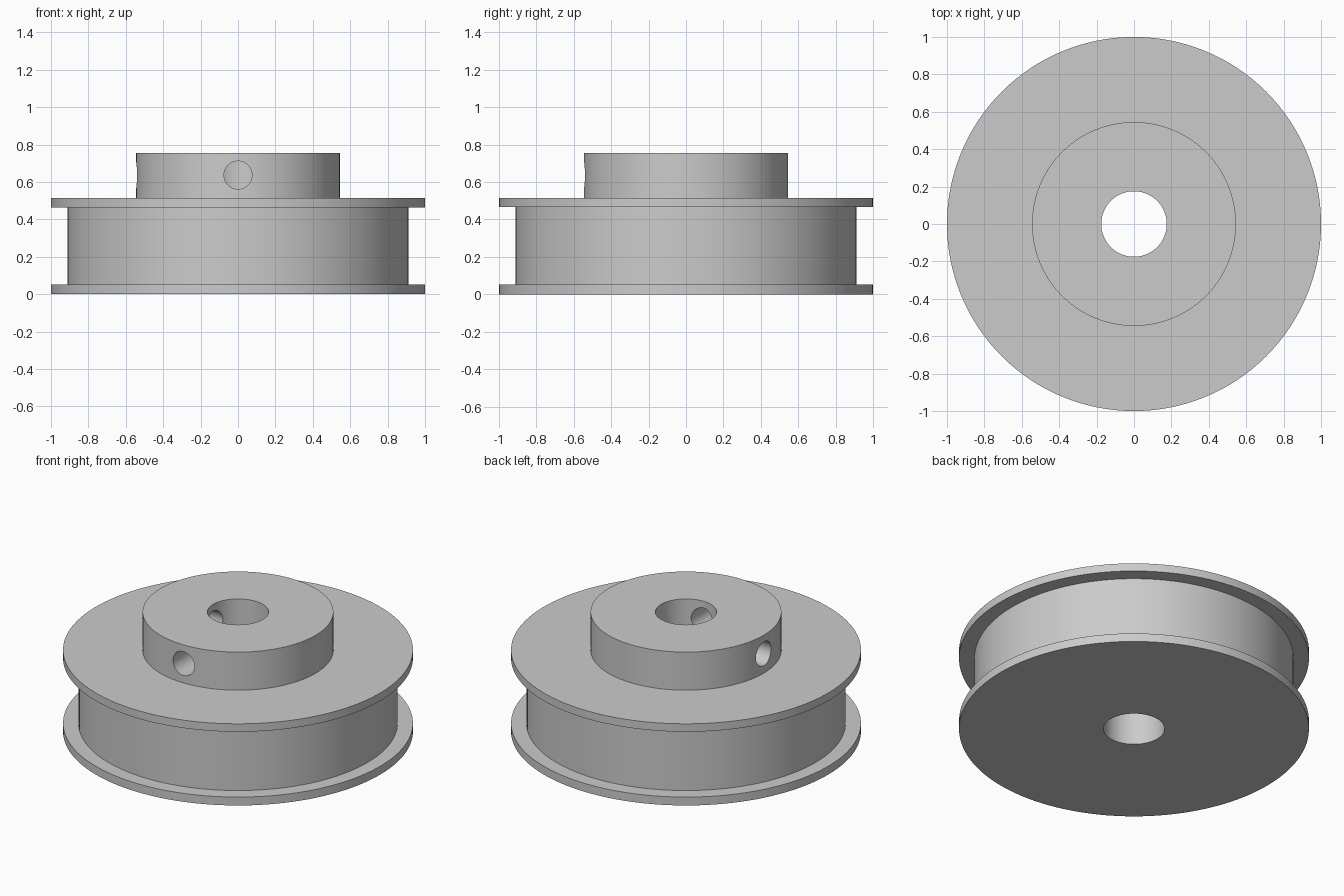
import bpy
import bmesh
import math
from mathutils import Matrix, Vector

cube = bpy.data.objects.get("Cube")
if cube:
    bpy.data.objects.remove(cube, do_unlink=True)

# Main dimensions
BORE, HUB, BELT, FLANGE = 0.175, 0.545, 0.912, 1.0
LOWER, UPPER, SHOULDER, TOP = 0.053, 0.465, 0.515, 0.755
SCREW_RADIUS, SCREW_HEIGHT = 0.075, 0.637

grey = bpy.data.materials.new("plain grey")
grey.use_nodes = True
colour = (0.6, 0.6, 0.6, 1)
grey.diffuse_color = colour
grey.node_tree.nodes["Principled BSDF"].inputs["Base Color"].default_value = colour


def make_object(name, bm):
    bmesh.ops.recalc_face_normals(bm, faces=bm.faces)
    mesh = bpy.data.meshes.new(name)
    bm.to_mesh(mesh)
    bm.free()
    mesh.materials.append(grey)
    obj = bpy.data.objects.new(name, mesh)
    bpy.context.collection.objects.link(obj)
    return obj


def revolve(name, profile, steps=128):
    """Turn a closed (radius, height) profile around the z axis."""
    bm = bmesh.new()
    verts = [bm.verts.new((r, 0, z)) for r, z in profile]
    edges = [bm.edges.new((a, b)) for a, b in zip(verts, verts[1:] + verts[:1])]
    bmesh.ops.spin(bm, geom=verts + edges, cent=(0, 0, 0), axis=(0, 0, 1),
                   angle=math.tau, steps=steps, use_merge=True)
    bmesh.ops.remove_doubles(bm, verts=bm.verts, dist=0.0001)
    return make_object(name, bm)


def radial_cutter(name, direction):
    """Cylinder running from inside the bore out past the hub wall."""
    length = 0.6
    d = Vector(direction)
    centre = d * (0.08 + length / 2) + Vector((0, 0, SCREW_HEIGHT))
    turn = d.to_track_quat("Z", "Y").to_matrix().to_4x4()
    bm = bmesh.new()
    bmesh.ops.create_cone(bm, cap_ends=True, segments=48, radius1=SCREW_RADIUS,
                          radius2=SCREW_RADIUS, depth=length,
                          matrix=Matrix.Translation(centre) @ turn)
    cutter = make_object(name, bm)
    cutter.hide_render = True
    return cutter


# Flanged wheel with raised hub and central bore
pulley = revolve("flanged_pulley", [
    (BORE, 0), (FLANGE, 0), (FLANGE, LOWER), (BELT, LOWER),
    (BELT, UPPER), (FLANGE, UPPER), (FLANGE, SHOULDER),
    (HUB, SHOULDER), (HUB, TOP), (BORE, TOP)])
bpy.ops.object.select_all(action="DESELECT")
pulley.select_set(True)
bpy.context.view_layer.objects.active = pulley

# Two set screw holes at right angles through the hub wall
for name, direction in (("front_hole_cutter", (0, -1, 0)),
                        ("side_hole_cutter", (-1, 0, 0))):
    cutter = radial_cutter(name, direction)
    cut = pulley.modifiers.new(name, "BOOLEAN")
    cut.operation = "DIFFERENCE"
    cut.solver = "EXACT"
    cut.object = cutter
    bpy.ops.object.modifier_apply(modifier=cut.name)
    bpy.data.objects.remove(cutter, do_unlink=True)

bpy.ops.object.shade_smooth_by_angle(angle=math.radians(30))
